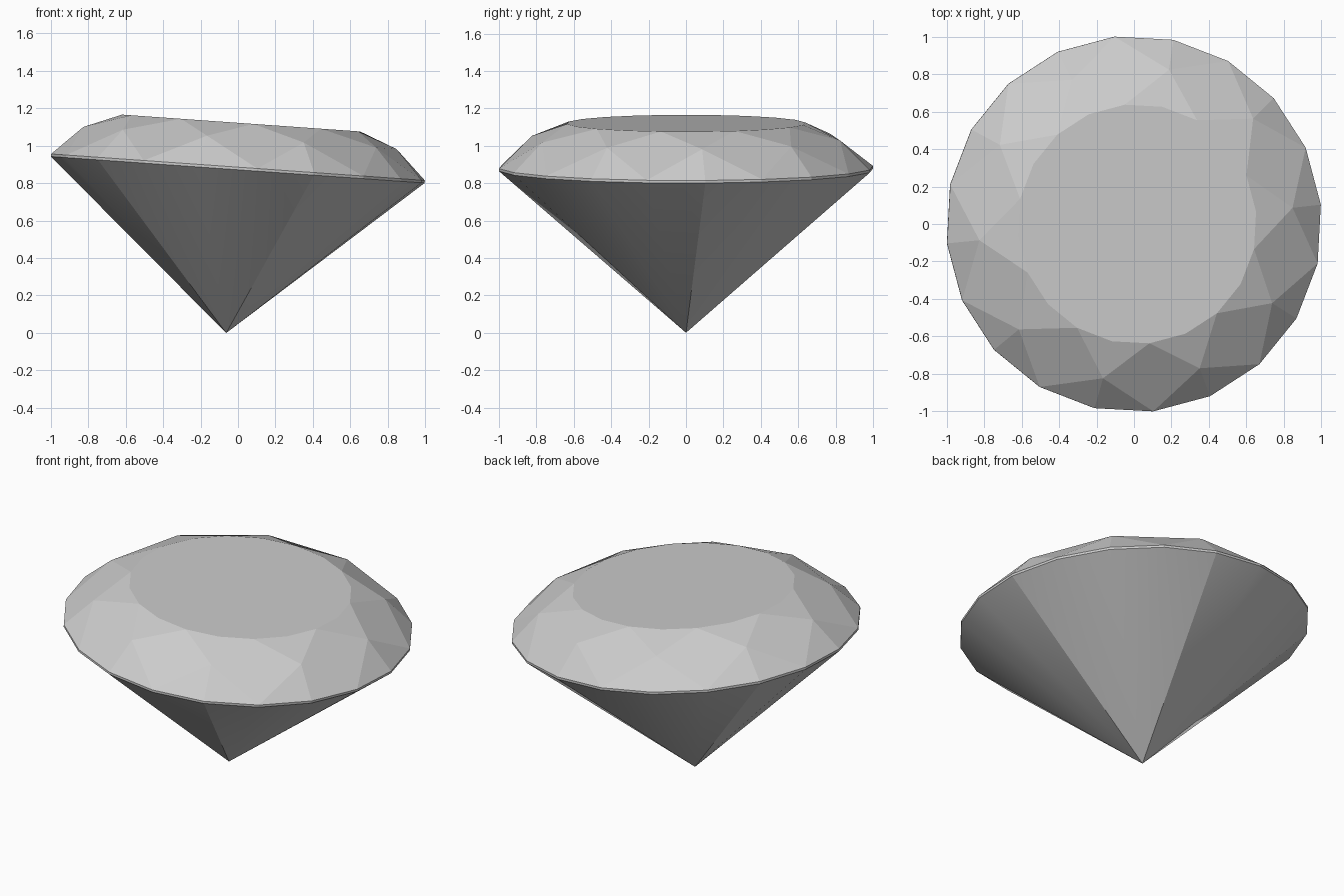
import bpy, bmesh, math
from mathutils import Matrix

if "Cube" in bpy.data.objects:
    bpy.data.objects.remove(bpy.data.objects["Cube"])

N = 20                       # girdle sides
START = math.radians(5.9)    # spin of the stone
TILT = math.radians(4.05)    # lean towards +x
APEX_X = -0.063

bm = bmesh.new()


def ring(radius, height, step=1):
    """Verts round the axis, keyed by girdle index."""
    out = {}
    for i in range(0, N, step):
        a = START + 2 * math.pi * i / N
        out[i] = bm.verts.new((radius * math.cos(a), radius * math.sin(a), height))
    return out


culet = bm.verts.new((0, 0, 0))
low = ring(1.005, 0.873)
high = ring(1.005, 0.887)
mid = ring(0.842, 1.043, 2)
table = ring(0.64, 1.123)

# Pavilion cone and girdle band
for i in range(N):
    j = (i + 1) % N
    cone = bm.faces.new((culet, low[j], low[i]))
    cone.smooth = True
    bm.faces.new((low[i], low[j], high[j], high[i]))

# Crown: girdle triangles, star facets and kites
for i in range(0, N, 2):
    p, n, n2 = (i - 1) % N, (i + 1) % N, (i + 2) % N
    bm.faces.new((high[p], high[i], mid[i]))
    bm.faces.new((high[i], high[n], mid[i]))
    bm.faces.new((mid[i], table[n], table[i], table[p]))
    bm.faces.new((mid[i], high[n], mid[n2], table[n]))

# Flat table on top
bm.faces.new([table[i] for i in range(N)])

# Five soft pavilion sectors divided by sharp edges
for i in range(N):
    if i % 4 == 0:
        bm.edges.get((culet, low[i])).smooth = False
    bm.edges.get((low[i], low[(i + 1) % N])).smooth = False

# Lean the stone on its point
bm.transform(Matrix.Translation((APEX_X, 0, 0)) @ Matrix.Rotation(TILT, 4, 'Y'))
bmesh.ops.recalc_face_normals(bm, faces=bm.faces)

mesh = bpy.data.meshes.new("cut_gem")
bm.to_mesh(mesh)
bm.free()
bpy.context.collection.objects.link(bpy.data.objects.new("cut_gem", mesh))
